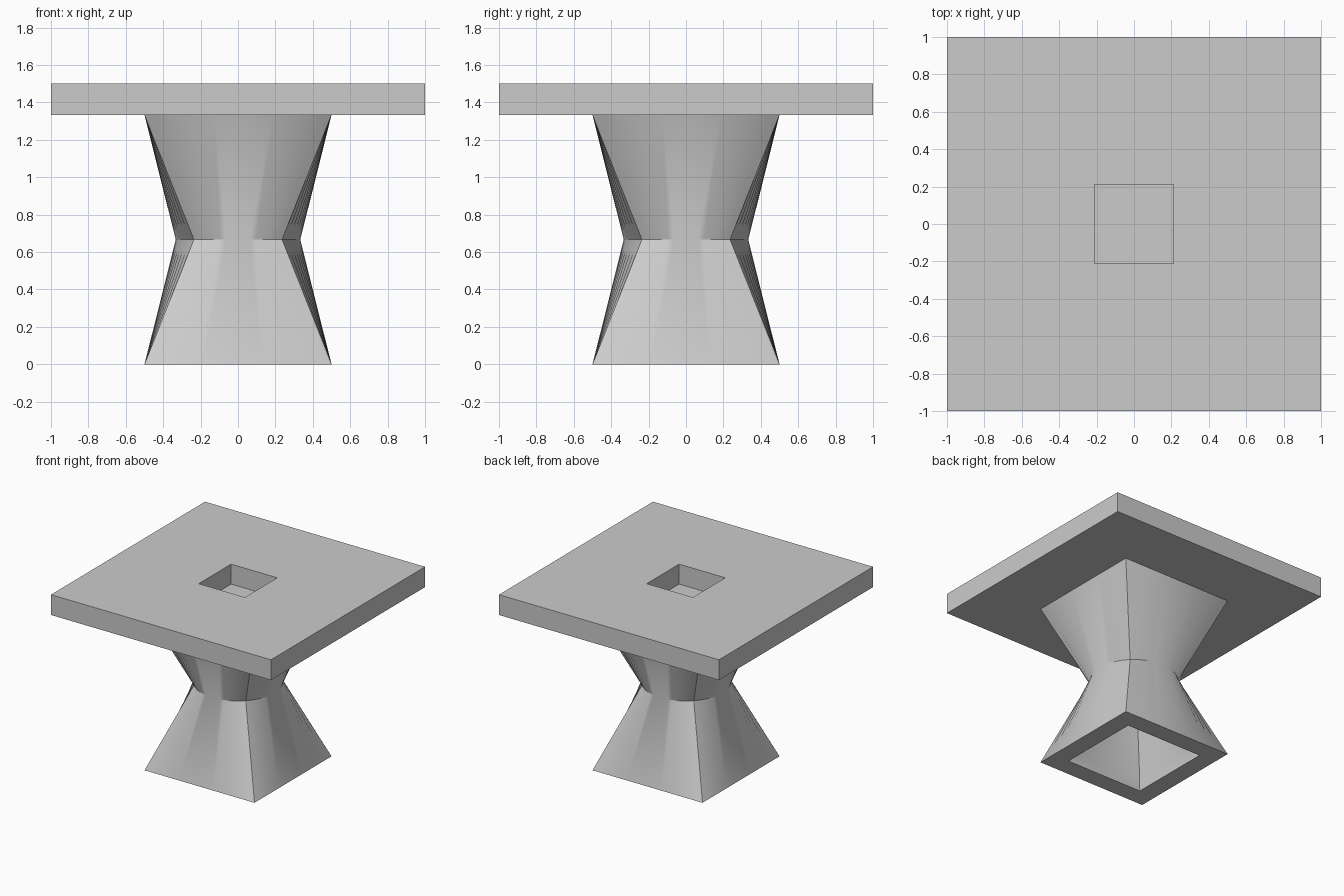
import bpy, bmesh, math

cube = bpy.data.objects.get("Cube")
if cube:
    bpy.data.objects.remove(cube, do_unlink=True)

grey = bpy.data.materials.new("plain grey")
grey.use_nodes = True
colour = (0.6, 0.6, 0.6, 1)
grey.diffuse_color = colour
grey.node_tree.nodes["Principled BSDF"].inputs["Base Color"].default_value = colour

WAIST_Z, TOP_Z, HEIGHT = 0.667, 1.333, 1.5
SEGMENTS = 64


def square(half, z, count=4):
    """Ring of points evenly spaced along a square, starting at a corner."""
    per_side = count // 4
    corners = [(half, half), (-half, half), (-half, -half), (half, -half)]
    ring = []
    for i, (ax, ay) in enumerate(corners):
        bx, by = corners[(i + 1) % 4]
        for k in range(per_side):
            t = k / per_side
            ring.append((ax + (bx - ax) * t, ay + (by - ay) * t, z))
    return ring


def circle(radius, z, count=SEGMENTS):
    """Ring of points on a circle, starting in line with the square's corner."""
    angles = [math.pi / 4 + math.tau * i / count for i in range(count)]
    return [(radius * math.cos(a), radius * math.sin(a), z) for a in angles]


def loft(name, rings, cap_start=False, cap_end=False):
    """Skin a list of rings with faces and optionally close the ends."""
    bm = bmesh.new()
    loops = [[bm.verts.new(p) for p in ring] for ring in rings]
    for low, high in zip(loops, loops[1:]):
        n = len(low)
        for i in range(n):
            j = (i + 1) % n
            bm.faces.new((low[i], low[j], high[j], high[i]))
    if cap_start:
        bm.faces.new(loops[0][::-1])
    if cap_end:
        bm.faces.new(loops[-1])
    mesh = bpy.data.meshes.new(name)
    bm.to_mesh(mesh)
    bm.free()
    mesh.materials.append(grey)
    obj = bpy.data.objects.new(name, mesh)
    bpy.context.collection.objects.link(obj)
    bpy.ops.object.select_all(action="DESELECT")
    obj.select_set(True)
    bpy.context.view_layer.objects.active = obj
    bpy.ops.object.shade_smooth_by_angle(angle=math.radians(30))
    return obj


# Pedestal: square foot, round waist, square head, hollowed from below
loft("pedestal", [
    circle(0.233, WAIST_Z),
    square(0.35, 0.1, SEGMENTS),
    square(0.35, 0, SEGMENTS),
    square(0.5, 0, SEGMENTS),
    circle(0.333, WAIST_Z),
    square(0.5, TOP_Z, SEGMENTS),
], cap_start=True)

# Table top with a square pocket in its middle
loft("table_top", [
    square(1, TOP_Z),
    square(1, HEIGHT),
    square(0.21, HEIGHT),
    square(0.21, TOP_Z + 0.003),
], cap_start=True, cap_end=True)
